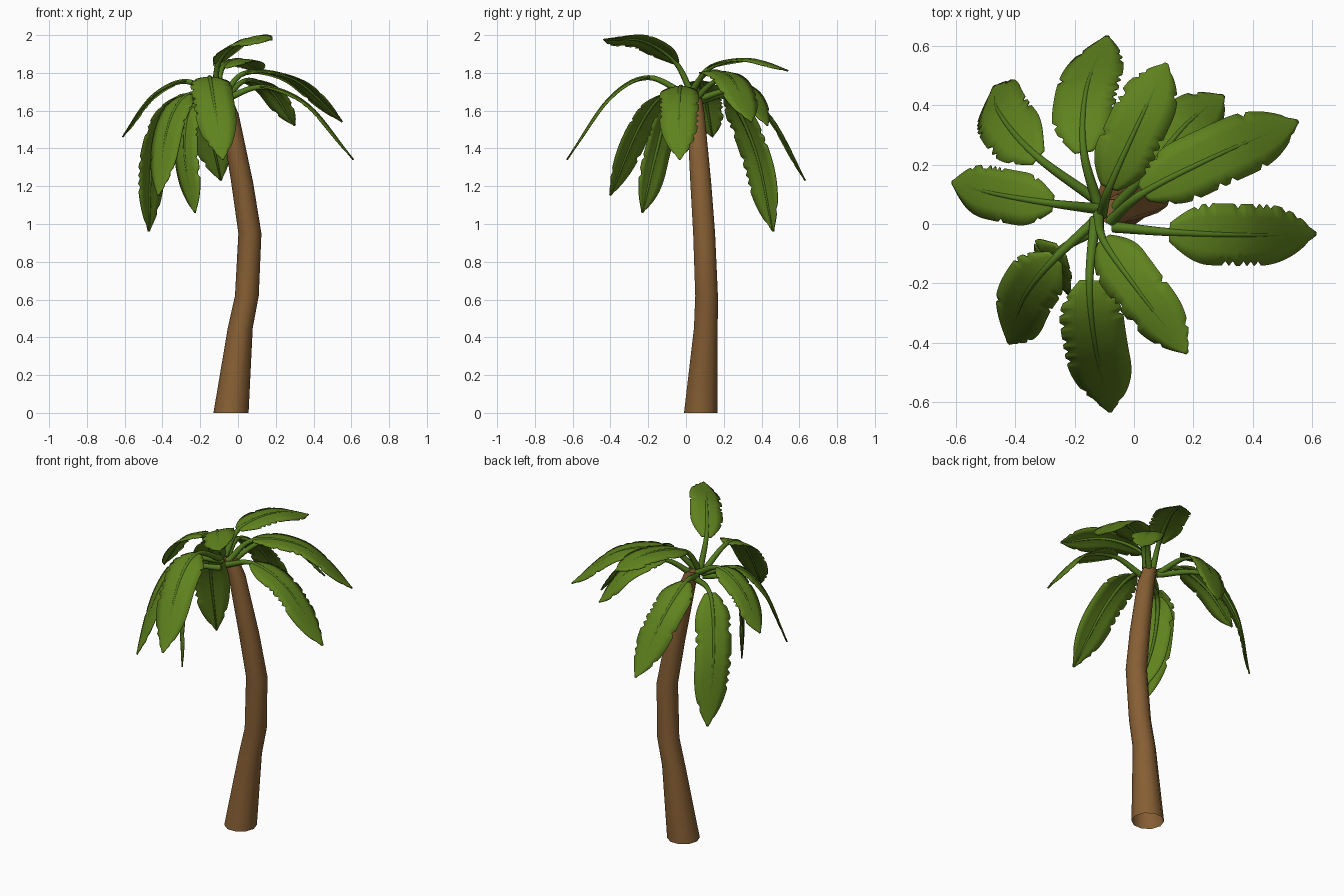
import bpy, bmesh, math, random
from mathutils import Vector

if "Cube" in bpy.data.objects:
    bpy.data.objects.remove(bpy.data.objects["Cube"])

random.seed(4)


def material(name, rgb):
    m = bpy.data.materials.new(name)
    m.diffuse_color = (*rgb, 1)
    m.use_nodes = True
    m.node_tree.nodes["Principled BSDF"].inputs["Base Color"].default_value = m.diffuse_color
    return m


BARK = material("bark brown", (0.24, 0.114, 0.034))
LEAF = material("leaf green", (0.115, 0.225, 0.013))
STEM = material("stem green", (0.085, 0.19, 0.013))


def finish(bm, name, mat, angle):
    bmesh.ops.recalc_face_normals(bm, faces=bm.faces)
    me = bpy.data.meshes.new(name)
    bm.to_mesh(me)
    bm.free()
    ob = bpy.data.objects.new(name, me)
    bpy.context.collection.objects.link(ob)
    me.materials.append(mat)
    bpy.ops.object.select_all(action='DESELECT')
    ob.select_set(True)
    bpy.context.view_layer.objects.active = ob
    bpy.ops.object.shade_smooth_by_angle(angle=math.radians(angle))
    return ob


def tube(bm, rings, sides, open_start=False):
    """Tube through (centre, radius, side axis, up axis) rings."""
    prev = None
    for i, (c, r, u, v) in enumerate(rings):
        ring = []
        for k in range(sides):
            a = math.tau * k / sides
            ring.append(bm.verts.new(c + r * (math.cos(a) * u + math.sin(a) * v)))
        if prev:
            for k in range(sides):
                n = (k + 1) % sides
                bm.faces.new((prev[k], prev[n], ring[n], ring[k]))
        if i == len(rings) - 1 or (i == 0 and not open_start):
            bm.faces.new(ring)
        prev = ring


# Trunk: bent, tapering column, open underneath
X, Y = Vector((1, 0, 0)), Vector((0, 1, 0))
trunk = [(-0.037, 0.078, 0, 0.093), (0.012, 0.105, 0.45, 0.066),
         (0.047, 0.109, 0.62, 0.063), (0.063, 0.096, 0.95, 0.061),
         (0.022, 0.078, 1.22, 0.058), (-0.045, 0.052, 1.58, 0.049),
         (-0.08, 0.042, 1.68, 0.042)]
bm = bmesh.new()
tube(bm, [(Vector((x, y, z)), r, X, Y) for x, y, z, r in trunk], 10, True)
finish(bm, "trunk", BARK, 40)


def spline(p, t):
    """Catmull-Rom point through four control points, t in 0..3."""
    q = [2 * p[0] - p[1]] + p + [2 * p[3] - p[2]]
    i = min(int(t), 2)
    f = t - i
    a, b, c, d = q[i:i + 4]
    return 0.5 * (2 * b + (c - a) * f + (2 * a - 5 * b + 4 * c - d) * f * f
                  + (3 * b - a - 3 * c + d) * f ** 3)


def frame(p, t, side):
    tan = (spline(p, min(t + .02, 3)) - spline(p, max(t - .02, 0))).normalized()
    s = (side - tan * side.dot(tan)).normalized()
    return spline(p, t), s, s.cross(tan).normalized()


def half_width(s):
    """Leaf outline, s from blade base to tip."""
    if s < 0.3:
        return 0.3 + 0.7 * math.sin(s / 0.3 * math.pi / 2)
    if s < 0.6:
        return 1.0
    return max(0.05, 1 - ((s - 0.6) / 0.4) ** 2.5)


def frond(n, pts, width, tilt):
    p = [Vector(q) for q in pts]
    d = p[2] - p[0]
    side = Vector((d.y, -d.x, 0)).normalized()
    side.z = tilt

    # Stem and midrib
    bm = bmesh.new()
    rings = []
    for i in range(22):
        t = 3 * i / 21
        c, u, v = frame(p, t, side)
        r = 0.019 - 0.006 * t if t < 1 else 0.013 - 0.0045 * (t - 1)
        rings.append((c, r, u, v))
    tube(bm, rings, 8)
    finish(bm, f"stem_{n}", STEM, 50)

    # Blade: slightly arched sheet with small torn notches along the edges
    bm = bmesh.new()
    prev, rows = None, 40
    for i in range(rows + 1):
        s = i / rows
        c, u, v = frame(p, 0.95 + 2.05 * s, side)
        row = []
        for k in (-1, -0.55, 0, 0.55, 1):
            w = width * half_width(s)
            if abs(k) == 1 and 4 < i < rows - 1 and random.random() < 0.15:
                w *= 0.84
            row.append(bm.verts.new(c + u * w * k + v * (0.003 - 0.012 * k * k * w / width)))
        if prev:
            for k in range(4):
                bm.faces.new((prev[k], prev[k + 1], row[k + 1], row[k]))
        prev = row
    ob = finish(bm, f"leaf_{n}", LEAF, 50)
    mod = ob.modifiers.new("thickness", 'SOLIDIFY')
    mod.thickness = 0.005
    mod.offset = 0


# Fronds: root, blade base, middle, tip, half width
FRONDS = [
    ((-.08, .01, 1.67), (.04, .11, 1.80), (.30, .24, 1.765), (.55, .345, 1.54), .105),
    ((-.07, -.01, 1.66), (.13, -.028, 1.725), (.37, -.037, 1.63), (.61, -.033, 1.34), .104),
    ((-.12, .03, 1.69), (-.10, -.06, 1.86), (.02, -.23, 1.97), (.18, -.435, 1.975), .095),
    ((-.13, .02, 1.67), (-.15, -.20, 1.775), (-.13, -.41, 1.66), (-.08, -.63, 1.34), .108),
    ((-.12, .02, 1.66), (-.27, -.12, 1.68), (-.37, -.25, 1.51), (-.42, -.40, 1.15), .1),
    ((-.11, -.01, 1.63), (-.25, -.09, 1.61), (-.28, -.16, 1.37), (-.225, -.23, 1.06), .09),
    ((-.11, .05, 1.67), (-.28, .07, 1.755), (-.46, .10, 1.67), (-.61, .14, 1.46), .09),
    ((-.11, .07, 1.65), (-.33, .23, 1.66), (-.45, .37, 1.38), (-.47, .46, .96), .105),
    ((-.12, .06, 1.66), (-.17, .25, 1.70), (-.16, .45, 1.56), (-.09, .63, 1.23), .105),
    ((-.11, .03, 1.69), (-.08, .13, 1.83), (.015, .34, 1.87), (.11, .54, 1.81), .1),
    ((-.08, .04, 1.65), (.04, .17, 1.76), (.17, .33, 1.71), (.30, .43, 1.52), .09),
]
for n, (a, b, c, d, w) in enumerate(FRONDS, 1):
    # the topmost leaf is rolled sideways
    frond(n, (a, b, c, d), w, -0.33 if n == 3 else 0)
